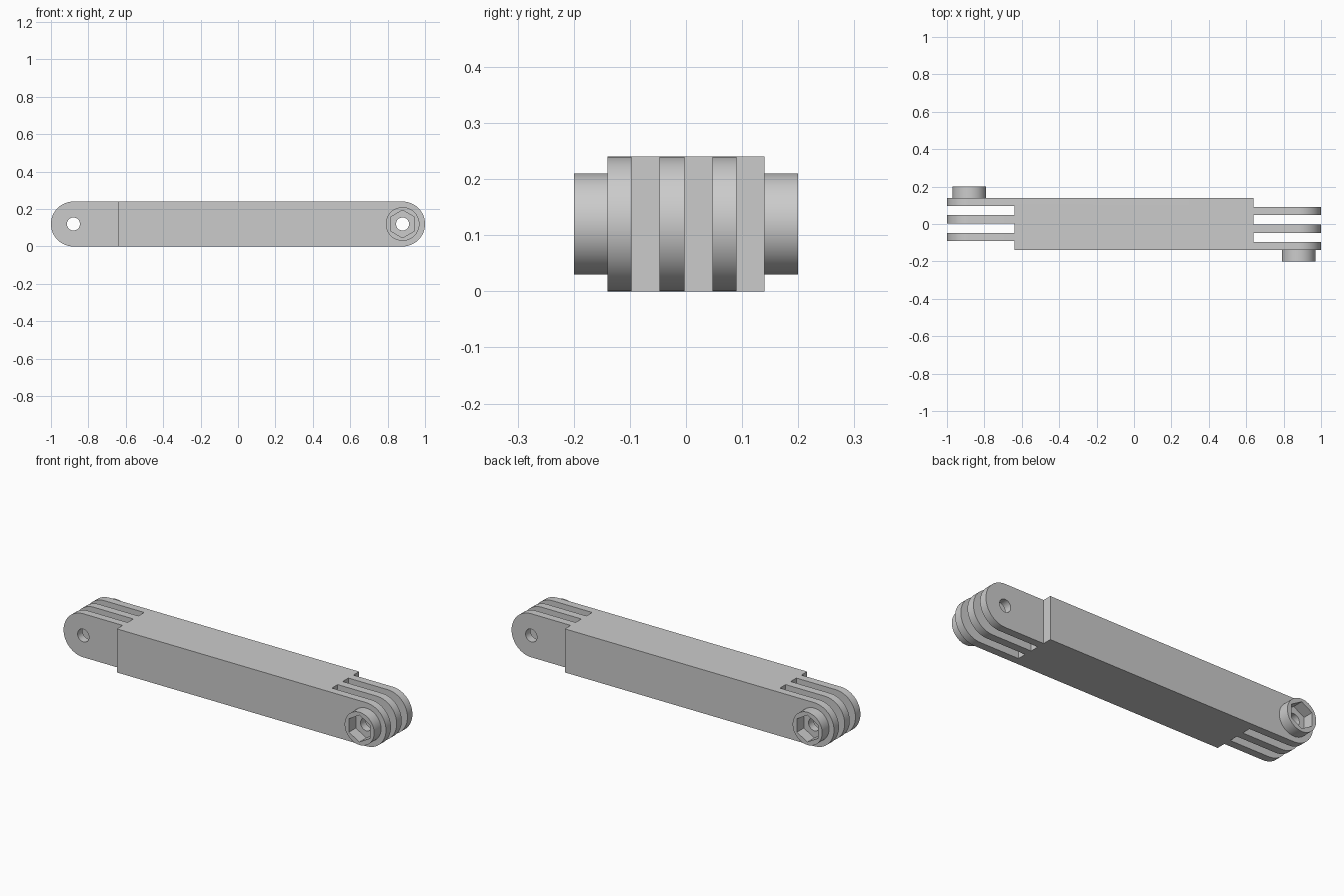
import bpy
import bmesh
from math import cos, sin, pi, radians

if "Cube" in bpy.data.objects:
    bpy.data.objects.remove(bpy.data.objects["Cube"], do_unlink=True)

R = 0.12        # end radius and axis height
PIN_X = 0.88    # hinge axis
BODY_X = 0.64   # where the solid body ends
HALF_Y = 0.14

grey = bpy.data.materials.new("plain grey")
grey.use_nodes = True
colour = (0.6, 0.6, 0.6, 1)
grey.diffuse_color = colour
grey.node_tree.nodes["Principled BSDF"].inputs["Base Color"].default_value = colour


def prism(name, outline, y0, y1):
    """Extrude an x-z outline from y0 to y1."""
    bm = bmesh.new()
    face = bm.faces.new([bm.verts.new((x, y0, z)) for x, z in outline])
    moved = bmesh.ops.extrude_face_region(bm, geom=[face])["geom"]
    bmesh.ops.translate(bm, vec=(0, y1 - y0, 0),
                        verts=[v for v in moved if isinstance(v, bmesh.types.BMVert)])
    bmesh.ops.recalc_face_normals(bm, faces=bm.faces)
    mesh = bpy.data.meshes.new(name)
    bm.to_mesh(mesh)
    bm.free()
    mesh.materials.append(grey)
    obj = bpy.data.objects.new(name, mesh)
    bpy.context.collection.objects.link(obj)
    return obj


def arc(cx, radius, n, start=0.0, sweep=2 * pi, closed=False):
    steps = n - 1 if closed else n
    return [(cx + radius * cos(start + sweep * i / steps),
             R + radius * sin(start + sweep * i / steps)) for i in range(n)]


def combine(target, tool, operation):
    """Apply a boolean and remove the tool."""
    tool.hide_render = True
    mod = target.modifiers.new(operation, 'BOOLEAN')
    mod.operation = operation
    mod.solver = 'EXACT'
    mod.object = tool
    bpy.context.view_layer.objects.active = target
    bpy.ops.object.modifier_apply(modifier=mod.name)
    bpy.data.objects.remove(tool, do_unlink=True)


# Round-ended bar
bar = prism("link_arm",
            arc(PIN_X, R, 33, -pi / 2, pi, True) + arc(-PIN_X, R, 33, pi / 2, pi, True),
            -HALF_Y, HALF_Y)

# Each end is the other turned half a circle about z
for side in (1, -1):
    # Slots between the three fingers, and the step beside them
    for y0, y1 in ((-0.097, -0.047), (-0.003, 0.047), (0.09, 0.2)):
        box = [(side * BODY_X, -0.1), (side * 1.1, -0.1),
               (side * 1.1, 0.4), (side * BODY_X, 0.4)]
        combine(bar, prism("slot_cutter", box, side * y0, side * y1), 'DIFFERENCE')
    # Boss with a hexagonal nut pocket
    boss = prism("nut_boss", arc(side * PIN_X, 0.09, 64), side * -0.2, side * -0.13)
    combine(bar, boss, 'UNION')
    pocket = prism("pocket_cutter", arc(side * PIN_X, 0.074, 6, pi / 2),
                   side * -0.3, side * -HALF_Y)
    combine(bar, pocket, 'DIFFERENCE')
    # Bolt hole through all fingers
    hole = prism("hole_cutter", arc(side * PIN_X, 0.035, 32), -0.4, 0.4)
    combine(bar, hole, 'DIFFERENCE')

bpy.ops.object.select_all(action='DESELECT')
bar.select_set(True)
bpy.context.view_layer.objects.active = bar
bpy.ops.object.shade_smooth_by_angle(angle=radians(30))
